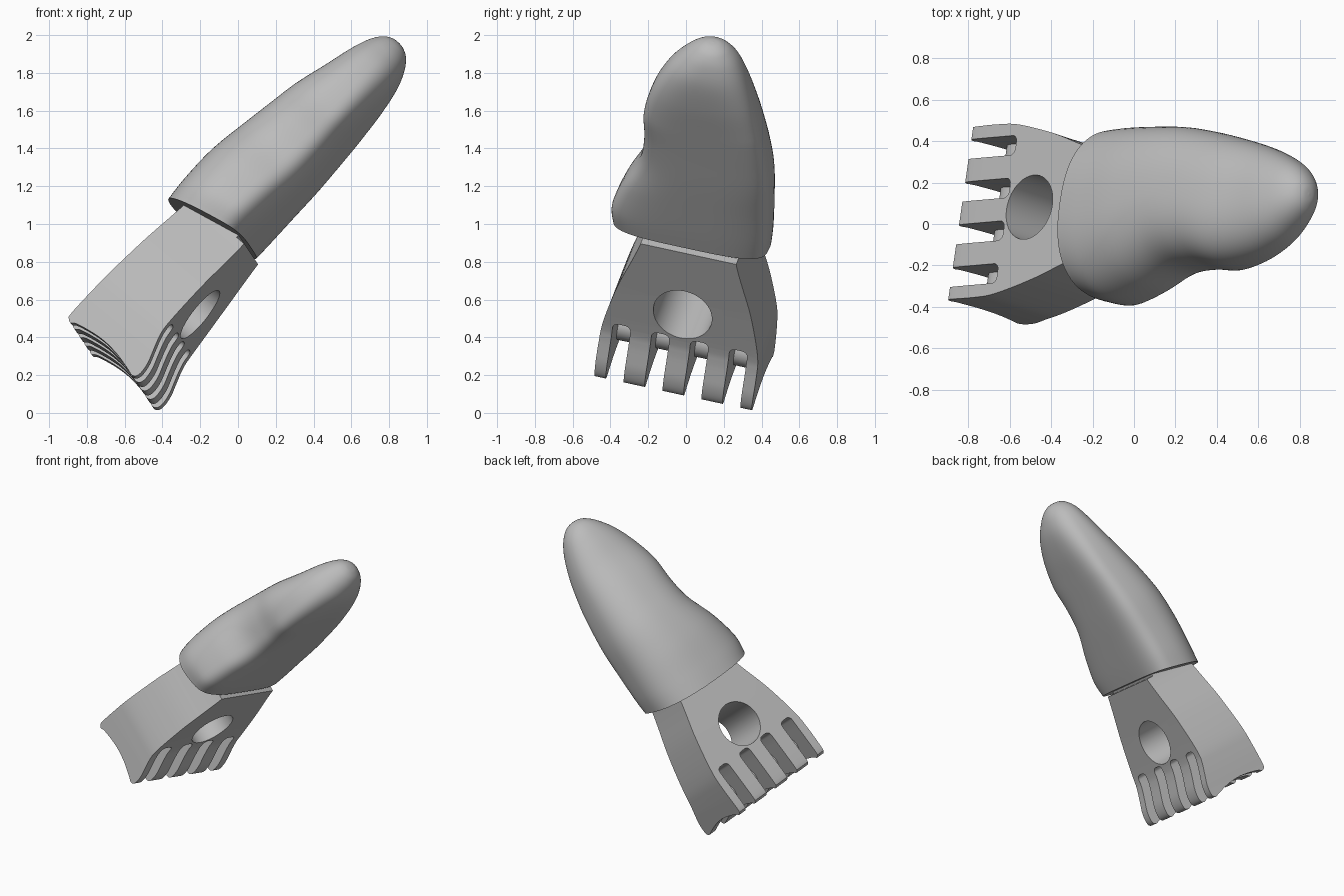
import bpy, bmesh, math
from mathutils import Matrix, Vector

cube = bpy.data.objects.get("Cube")
if cube:
    bpy.data.objects.remove(cube, do_unlink=True)

# Tilted frame: local x runs along the part, y across it, z through its thickness
side = Vector((0.14, 0.967, -0.21)).normalized()
thick = Vector((-0.74, 0.24, 0.62))
thick = (thick - side * thick.dot(side)).normalized()
along = side.cross(thick)
FRAME = Matrix((along, side, thick)).transposed().to_4x4()
MID = -0.155

grey = bpy.data.materials.new("plain_grey")
grey.use_nodes = True
colour = (0.5, 0.5, 0.5, 1)
grey.diffuse_color = colour
grey.node_tree.nodes["Principled BSDF"].inputs["Base Color"].default_value = colour


def make(name, bm):
    bmesh.ops.recalc_face_normals(bm, faces=bm.faces)
    mesh = bpy.data.meshes.new(name)
    bm.to_mesh(mesh)
    bm.free()
    mesh.materials.append(grey)
    obj = bpy.data.objects.new(name, mesh)
    bpy.context.collection.objects.link(obj)
    obj.matrix_world = FRAME
    return obj


def spline(knots, steps, closed=False):
    """Smooth curve through knots of any dimension."""
    n = len(knots)
    pick = (lambda i: knots[i % n]) if closed else (lambda i: knots[max(0, min(n - 1, i))])
    out = []
    for i in range(n if closed else n - 1):
        a, b, c, d = (pick(i + j) for j in (-1, 0, 1, 2))
        for s in range(steps):
            t = s / steps
            out.append([q + t * (r - p + t * (2*p - 5*q + 4*r - s2 + t * (3*(q - r) + s2 - p))) / 2
                        for p, q, r, s2 in zip(a, b, c, d)])
    if not closed:
        out.append(list(knots[-1]))
    return out


def prism(name, outline, axis, low, high):
    """Extrude a 2D outline (x with the other axis) along axis 1 or 2."""
    bm = bmesh.new()

    def ring(h):
        return [bm.verts.new((p, h, q) if axis == 1 else (p, q, h)) for p, q in outline]
    a, b = ring(low), ring(high)
    bm.faces.new(a)
    bm.faces.new(b)
    n = len(a)
    for i in range(n):
        bm.faces.new((a[i], a[(i + 1) % n], b[(i + 1) % n], b[i]))
    return make(name, bm)


def boolean(obj, tool, operation):
    mod = obj.modifiers.new(operation.lower(), 'BOOLEAN')
    mod.object, mod.operation, mod.solver = tool, operation, 'EXACT'
    bpy.context.view_layer.objects.active = obj
    bpy.ops.object.modifier_apply(modifier=mod.name)
    bpy.data.objects.remove(tool, do_unlink=True)


def smooth(obj, angle):
    bpy.ops.object.select_all(action='DESELECT')
    obj.select_set(True)
    bpy.context.view_layer.objects.active = obj
    bpy.ops.object.shade_smooth_by_angle(angle=math.radians(angle))


# Base block: side profile with flared, hollowed foot, crossed with a waisted plan
foot = spline([(.35, .472), (.08, .463), (0, .45), (-.07, .428), (-.14, .405), (-.2, .397),
               (-.238, .405), (-.25, .43), (-.24, .46), (-.215, .56), (-.205, .66), (-.212, .75),
               (-.23, .84), (-.245, .865), (-.235, .888), (-.2, .897), (0, .89), (.35, .875)], 4)
block = prism("base_block", [(.76, .53), (.68, .53), (.68, .475)] + foot + [(.66, .857), (.76, .85)],
              1, MID - .6, MID + .6)
edge = spline([(-.4, .43), (-.24, .43), (-.05, .432), (.1, .422), (.35, .365), (.55, .3), (.68, .262),
               (.8, .25)], 5)
plan = [(u, MID + w) for u, w in edge] + [(u, MID - w) for u, w in reversed(edge)]
boolean(block, prism("plan_cutter", plan, 2, .2, 1.1), 'INTERSECT')

# Four round-ended slots between the five fingers
half, end, r = .049, .1, .032
arc = [(end - r + r * math.sin(a), half - r + r * math.cos(a))
       for a in (math.pi / 2 * i / 6 for i in range(7))]
slot = [(-.5, half)] + arc + [(u, -w) for u, w in reversed(arc)] + [(-.5, -half)]
for i in range(4):
    centre = MID + (i - 1.5) * .213
    boolean(block, prism("slot_cutter", [(u, centre + w) for u, w in slot], 2, .2, 1.1), 'DIFFERENCE')

# Round pin hole
hole = [(.26 + .16 * math.cos(a), MID + .16 * math.sin(a))
        for a in (math.tau * i / 64 for i in range(64))]
boolean(block, prism("hole_cutter", hole, 2, .2, 1.1), 'DIFFERENCE')
smooth(block, 30)

# Cross rod running through the fingers
rod = prism("cross_rod", [(-.09 + .08 * math.cos(a), .68 + .08 * math.sin(a))
                          for a in (math.tau * i / 32 for i in range(32))], 1, MID - .4, MID + .4)
smooth(rod, 40)

# Tapered cap: station, right edge, left edge, underside, top
sections = spline([(.655, -.6, .24, .49, .98), (.78, -.615, .243, .485, .985), (.97, -.565, .235, .48, .985),
                   (1.17, -.485, .222, .475, .96), (1.34, -.47, .195, .472, .925),
                   (1.52, -.482, .155, .468, .88), (1.7, -.448, .105, .465, .825),
                   (1.85, -.385, .048, .475, .785), (1.95, -.312, -.005, .505, .75),
                   (2.01, -.25, -.06, .545, .71), (2.037, -.2, -.11, .59, .667),
                   (2.043, -.156, -.154, .628, .63)], 6)
bm = bmesh.new()
COUNT = 72
rings = []
for u, right, left, low, top in sections:
    ring = []
    fade = max(0, min(1, (1.1 - u) / .445))
    tip = max(0, min(1, (u - 1.5) / .5))
    split = low + (top - low) * (.36 + .14 * tip)
    for i in range(COUNT):
        a = math.tau * i / COUNT
        c, s = math.cos(a), math.sin(a)
        power = (2.4 if s > 0 else 3.6) * (1 - tip) + 2.1 * tip
        y = (left + right) / 2 + (left - right) / 2 * math.copysign(abs(c) ** (2 / power), c)
        reach = top - split if s > 0 else split - low
        z = split + reach * math.copysign(abs(s) ** (2 / power), s)
        ring.append(bm.verts.new((u - .2 * fade * (z - .73), y, z)))
    rings.append(ring)
for a, b in zip(rings, rings[1:]):
    for i in range(COUNT):
        j = (i + 1) % COUNT
        bm.faces.new((a[i], a[j], b[j], b[i]))
bm.faces.new(rings[0])
bm.faces.new(rings[-1])
cap = make("tapered_cap", bm)
smooth(cap, 45)
